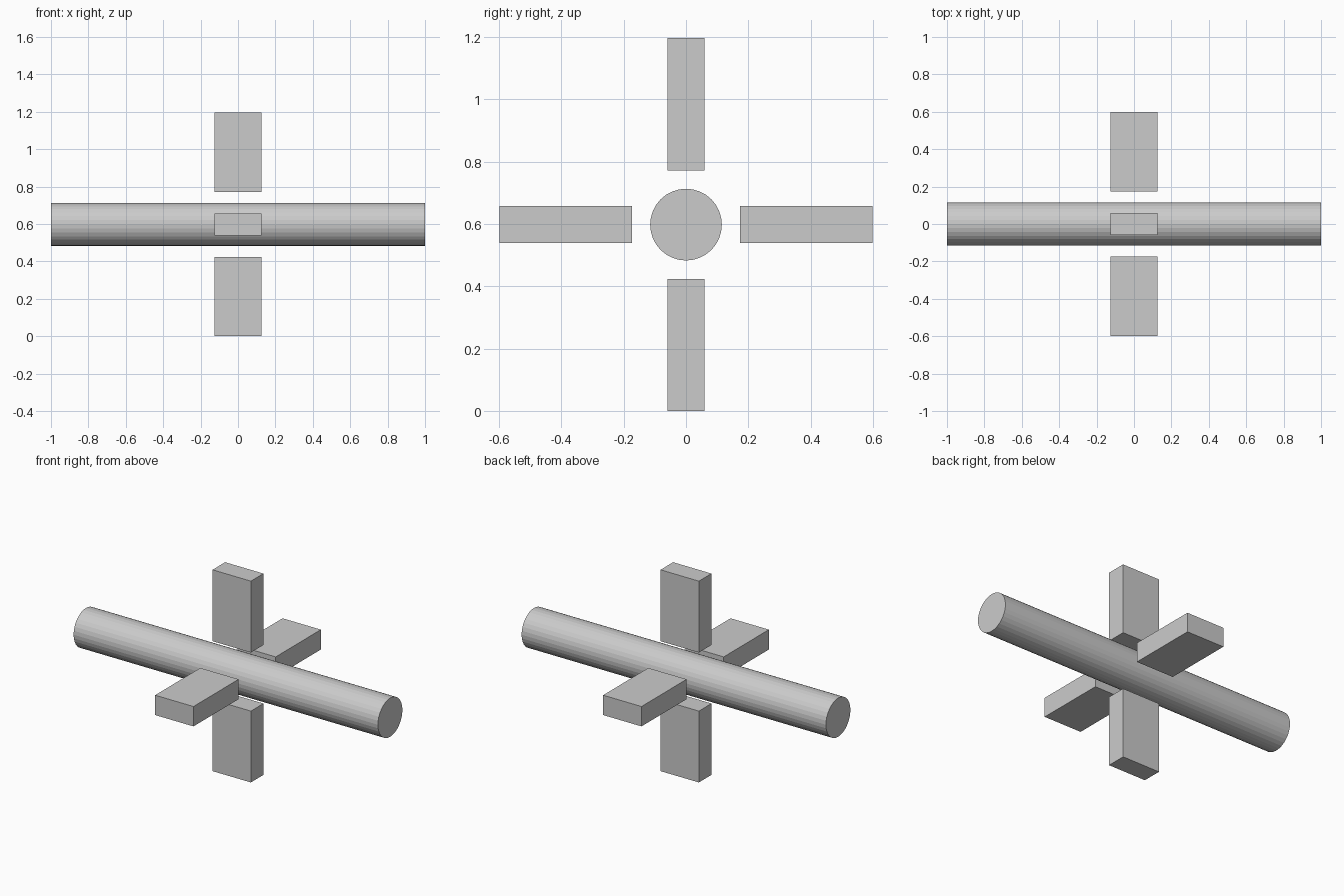
import bpy
from math import pi, sin, cos

if "Cube" in bpy.data.objects:
    bpy.data.objects.remove(bpy.data.objects["Cube"])

CENTRE_Z = 0.598
INNER, OUTER = 0.174, 0.598   # radial span of each block
WIDTH, THICK = 0.252, 0.118

# Central rod lying along x
bpy.ops.mesh.primitive_cylinder_add(vertices=32, radius=0.115, depth=2,
                                    location=(0, 0, CENTRE_Z), rotation=(0, pi / 2, 0))
bpy.context.object.name = "rod"

# Four separate blocks arranged around the rod
mid = (INNER + OUTER) / 2
for i, name in enumerate(("back", "top", "front", "bottom")):
    a = i * pi / 2
    bpy.ops.mesh.primitive_cube_add(size=1, rotation=(a, 0, 0),
                                    location=(0, mid * cos(a), CENTRE_Z + mid * sin(a)))
    block = bpy.context.object
    block.name = name + "_block"
    block.scale = (WIDTH, OUTER - INNER, THICK)
